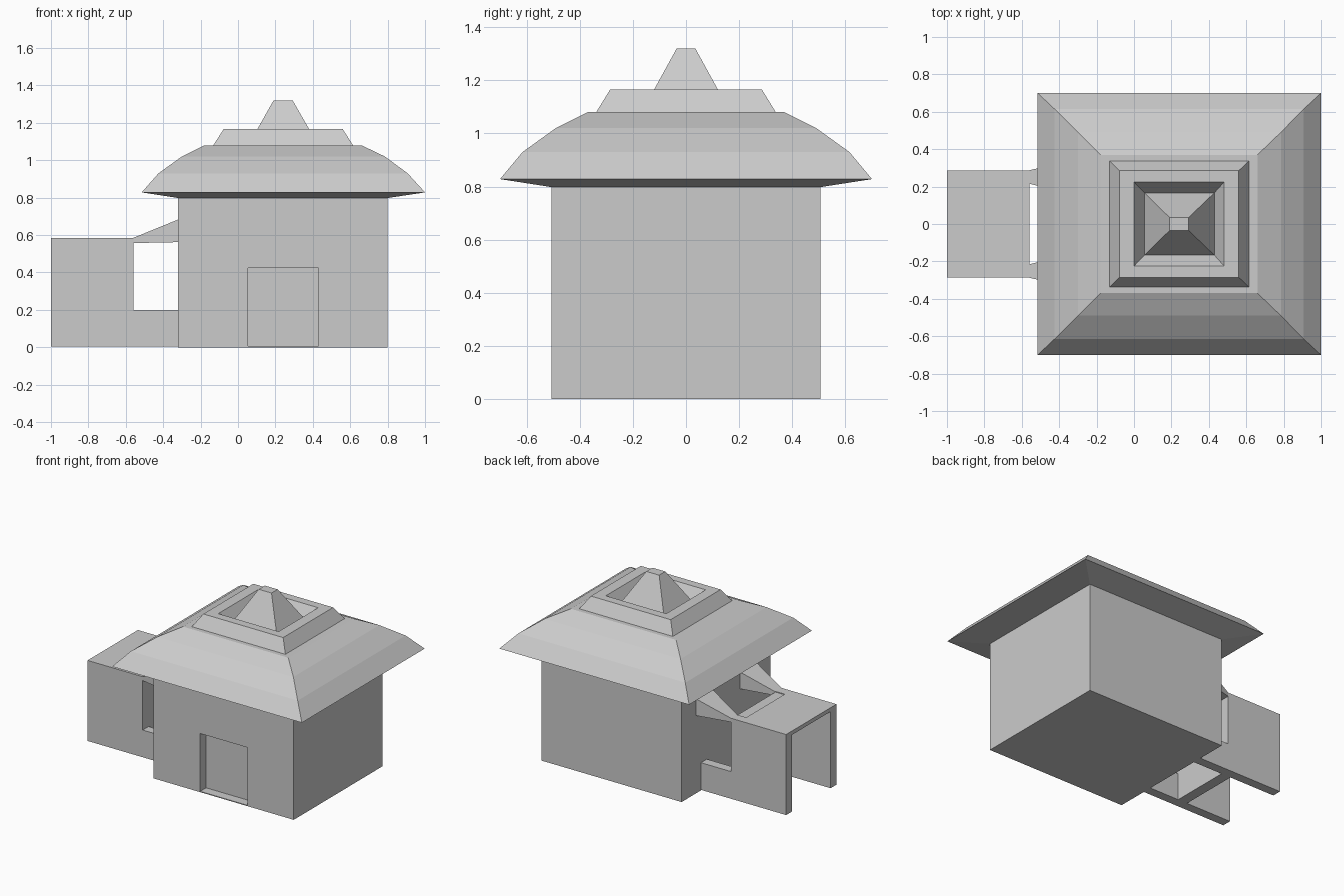
import bpy, bmesh

if "Cube" in bpy.data.objects:
    bpy.data.objects.remove(bpy.data.objects["Cube"])


def finish(name, bm):
    bmesh.ops.recalc_face_normals(bm, faces=bm.faces)
    me = bpy.data.meshes.new(name)
    bm.to_mesh(me)
    bm.free()
    ob = bpy.data.objects.new(name, me)
    bpy.context.collection.objects.link(ob)
    return ob


def loft(name, rings, cap_start=True):
    """Skin a list of 4-point rings and cap the ends."""
    bm = bmesh.new()
    loops = [[bm.verts.new(p) for p in ring] for ring in rings]
    for a, b in zip(loops, loops[1:]):
        for i in range(4):
            j = (i + 1) % 4
            bm.faces.new((a[i], a[j], b[j], b[i]))
    if cap_start:
        bm.faces.new(loops[0][::-1])
    bm.faces.new(loops[-1])
    return finish(name, bm)


def rect(x0, x1, hy, z):
    return [(x0, -hy, z), (x1, -hy, z), (x1, hy, z), (x0, hy, z)]


def box(name, x0, x1, y0, y1, z0, z1):
    return loft(name, [[(x0, y0, z), (x1, y0, z), (x1, y1, z), (x0, y1, z)]
                       for z in (z0, z1)])


def side_ring(x, y0, y1, z0, z1):
    return [(x, y0, z0), (x, y1, z0), (x, y1, z1), (x, y0, z1)]


# Main house block with a recessed front doorway
house = box("house_body", -0.32, 0.80, -0.507, 0.507, 0, 0.80)
cutter = box("door_cutter", 0.053, 0.43, -0.6, -0.44, 0.006, 0.423)
cutter.hide_render = True
mod = house.modifiers.new("doorway", 'BOOLEAN')
mod.operation = 'DIFFERENCE'
mod.solver = 'EXACT'
mod.object = cutter
bpy.context.view_layer.objects.active = house
bpy.ops.object.modifier_apply(modifier=mod.name)
bpy.data.objects.remove(cutter)

# Curved hip roof, stepped cap, sunken tray and central spire in one skin
loft("tiered_roof", [rect(*r) for r in (
    (-0.32, 0.80, 0.507, 0.798),
    (-0.515, 1.0, 0.70, 0.828),
    (-0.425, 0.907, 0.615, 0.93),
    (-0.30, 0.785, 0.49, 1.02),
    (-0.18, 0.66, 0.37, 1.08),
    (-0.132, 0.615, 0.338, 1.08),
    (-0.077, 0.56, 0.285, 1.166),
    (0.0, 0.482, 0.225, 1.166),
    (0.055, 0.43, 0.167, 1.08),
    (0.19, 0.292, 0.035, 1.32))])

# Entrance passage: side walls, low parapets and flared braces on both sides
for side, tag in ((-1, "front"), (1, "back")):
    a, b = side * 0.22, side * 0.287
    box(f"passage_wall_{tag}", -1.0, -0.56, a, b, 0.004, 0.585)
    box(f"low_wall_{tag}", -0.56, -0.32, a, b, 0.004, 0.20)
    loft(f"roof_brace_{tag}", [
        side_ring(-0.56, side * 0.215, side * 0.287, 0.557, 0.585),
        side_ring(-0.32, side * 0.16, side * 0.345, 0.562, 0.683)])

# Passage ceiling slab and inner cross wall
box("passage_roof", -1.0, -0.635, -0.22, 0.22, 0.557, 0.585)
box("passage_cross_wall", -0.635, -0.56, -0.22, 0.22, 0.004, 0.58)
